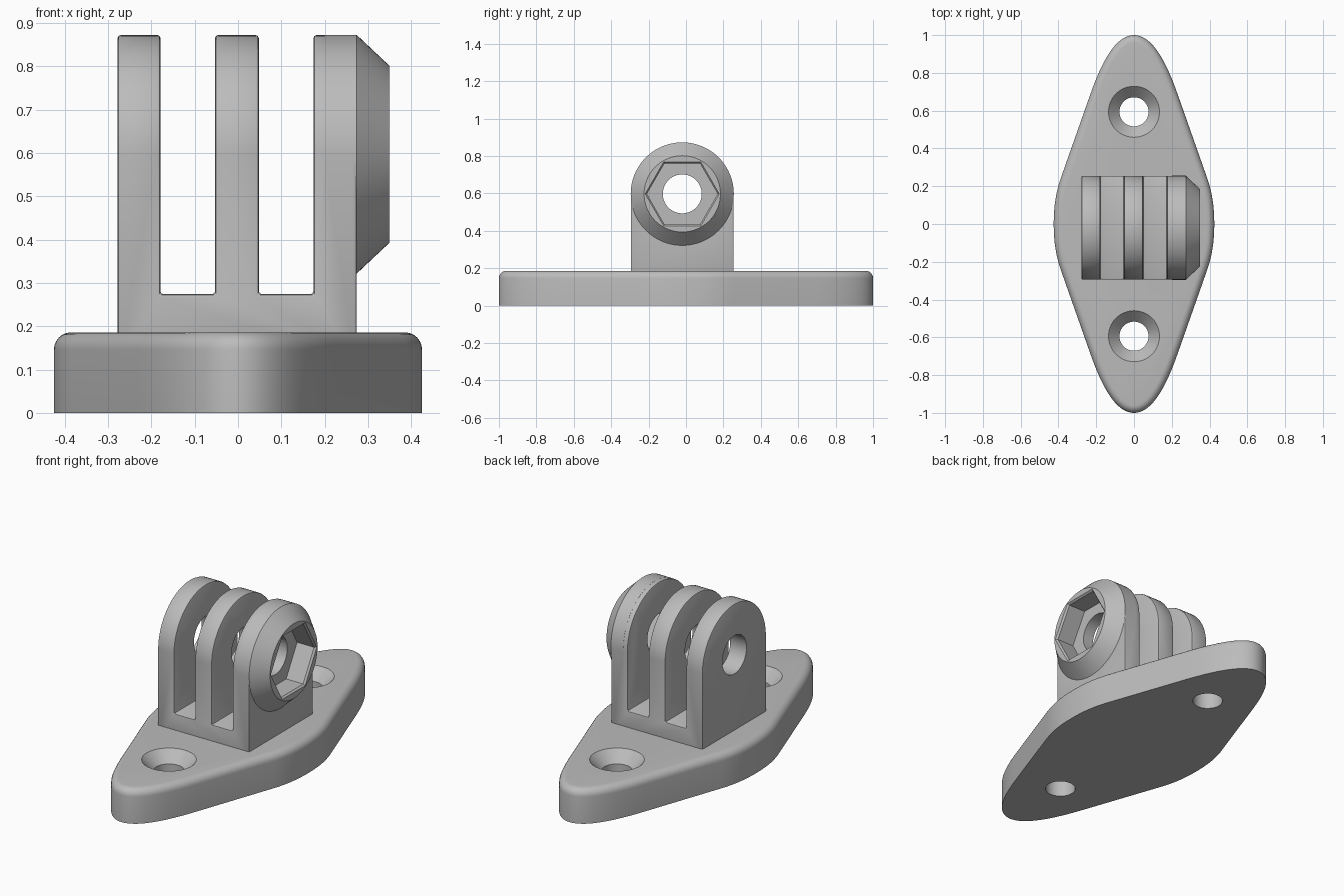
import bpy, bmesh
from math import cos, sin, pi, radians
from mathutils import Vector
from mathutils.geometry import interpolate_bezier

if "Cube" in bpy.data.objects:
    bpy.data.objects.remove(bpy.data.objects["Cube"], do_unlink=True)

PIVOT_Y, PIVOT_Z, EAR_R = -0.02, 0.597, 0.275
BASE_H = 0.186

grey = bpy.data.materials.new("plain grey")
grey.use_nodes = True
grey.diffuse_color = (0.5, 0.5, 0.5, 1)
grey.node_tree.nodes["Principled BSDF"].inputs["Base Color"].default_value = (0.5, 0.5, 0.5, 1)


def finish(name, bm):
    bmesh.ops.recalc_face_normals(bm, faces=bm.faces)
    mesh = bpy.data.meshes.new(name)
    bm.to_mesh(mesh)
    bm.free()
    mesh.materials.append(grey)
    obj = bpy.data.objects.new(name, mesh)
    bpy.context.collection.objects.link(obj)
    return obj


def loft(name, rings):
    """Closed solid through rings of points."""
    bm = bmesh.new()
    rows = [[bm.verts.new(p) for p in ring] for ring in rings]
    n = len(rows[0])
    for a, b in zip(rows, rows[1:]):
        for i in range(n):
            j = (i + 1) % n
            bm.faces.new((a[i], a[j], b[j], b[i]))
    bm.faces.new(rows[0])
    bm.faces.new(rows[-1])
    return finish(name, bm)


def turned(name, profile, sides, axis, centre):
    """Solid of rings (height, radius) along the x or z axis."""
    rings = []
    for h, r in profile:
        circle = [(r * cos(2 * pi * i / sides), r * sin(2 * pi * i / sides)) for i in range(sides)]
        rings.append([Vector((h, u, v) if axis == "x" else (u, v, h)) + Vector(centre)
                      for u, v in circle])
    return loft(name, rings)


def box(name, lo, hi):
    return loft(name, [[(lo[0], lo[1], z), (hi[0], lo[1], z), (hi[0], hi[1], z), (lo[0], hi[1], z)]
                       for z in (lo[2], hi[2])])


def add_boolean(obj, tool, operation="DIFFERENCE"):
    mod = obj.modifiers.new(tool.name, "BOOLEAN")
    mod.operation, mod.solver, mod.object = operation, "EXACT", tool
    tool.hide_render = True


def bake(obj, tools):
    """Apply the modifiers, drop the helpers, smooth the round faces."""
    bpy.ops.object.select_all(action="DESELECT")
    obj.select_set(True)
    bpy.context.view_layer.objects.active = obj
    for mod in list(obj.modifiers):
        bpy.ops.object.modifier_apply(modifier=mod.name)
    for tool in tools:
        bpy.data.objects.remove(tool, do_unlink=True)
    bpy.ops.object.shade_smooth_by_angle(angle=radians(30))


# Base plate: rounded diamond outline, mirrored from one quarter
def curve(*points, steps=20):
    a, ha, hb, b = (Vector((x, y, 0)) for x, y in points)
    return interpolate_bezier(a, ha, hb, b, steps)


quarter = curve((0.425, 0), (0.425, 0.09), (0.415, 0.165), (0.385, 0.25))
quarter += curve((0.23, 0.69), (0.173, 0.85), (0.1, 1), (0, 1))
half = quarter + [Vector((-p.x, p.y, 0)) for p in reversed(quarter[:-1])]
outline = half + [Vector((p.x, -p.y, 0)) for p in reversed(half[1:-1])]
base = loft("base_plate", [[(p.x, p.y, z) for p in outline] for z in (0, BASE_H)])

# Rounded upper rim
bm = bmesh.new()
bm.from_mesh(base.data)
rim = [e for e in bm.edges if all(v.co.z > BASE_H / 2 for v in e.verts)]
bmesh.ops.bevel(bm, geom=rim, offset=0.04, segments=6, profile=0.5, affect="EDGES")
bm.to_mesh(base.data)
bm.free()

# Countersunk screw holes
screws = [turned("screw_hole", [(-0.1, 0.077), (BASE_H - 0.06, 0.077), (BASE_H, 0.135), (0.3, 0.25)],
                 64, "z", (0, y, 0)) for y in (-0.594, 0.594)]
for hole in screws:
    add_boolean(base, hole)
bake(base, screws)

# Bracket: round-topped block cut into three ears
arch = [(PIVOT_Y + EAR_R * cos(pi * i / 48), PIVOT_Z + EAR_R * sin(pi * i / 48)) for i in range(49)]
arch += [(PIVOT_Y - EAR_R, 0.12), (PIVOT_Y + EAR_R, 0.12)]
bracket = loft("three_ear_bracket", [[(x, y, z) for y, z in arch] for x in (-0.278, 0.274)])
tools = [box("slot", (x, -0.5, 0.274), (x + 0.126, 0.5, 1)) for x in (-0.179, 0.048)]
for slot in tools:
    add_boolean(bracket, slot)
bevel = bracket.modifiers.new("small_edges", "BEVEL")
bevel.width, bevel.segments = 0.007, 2
bevel.limit_method, bevel.angle_limit = "ANGLE", radians(60)
bevel.use_clamp_overlap = False

# Conical nut collar, bolt hole and hexagonal nut recess
pivot = (0, PIVOT_Y, PIVOT_Z)
collar = turned("nut_collar", [(0.2, EAR_R + 0.0005), (0.274, EAR_R + 0.0005), (0.35, 0.204)], 96, "x", pivot)
bolt = turned("bolt_hole", [(-0.5, 0.104), (0.5, 0.104)], 64, "x", pivot)
recess = turned("nut_recess", [(0.238, 0.189), (0.34, 0.189), (0.35, 0.198), (0.4, 0.243)], 6, "x", pivot)
add_boolean(bracket, collar, "UNION")
add_boolean(bracket, bolt)
add_boolean(bracket, recess)
bake(bracket, tools + [collar, bolt, recess])
